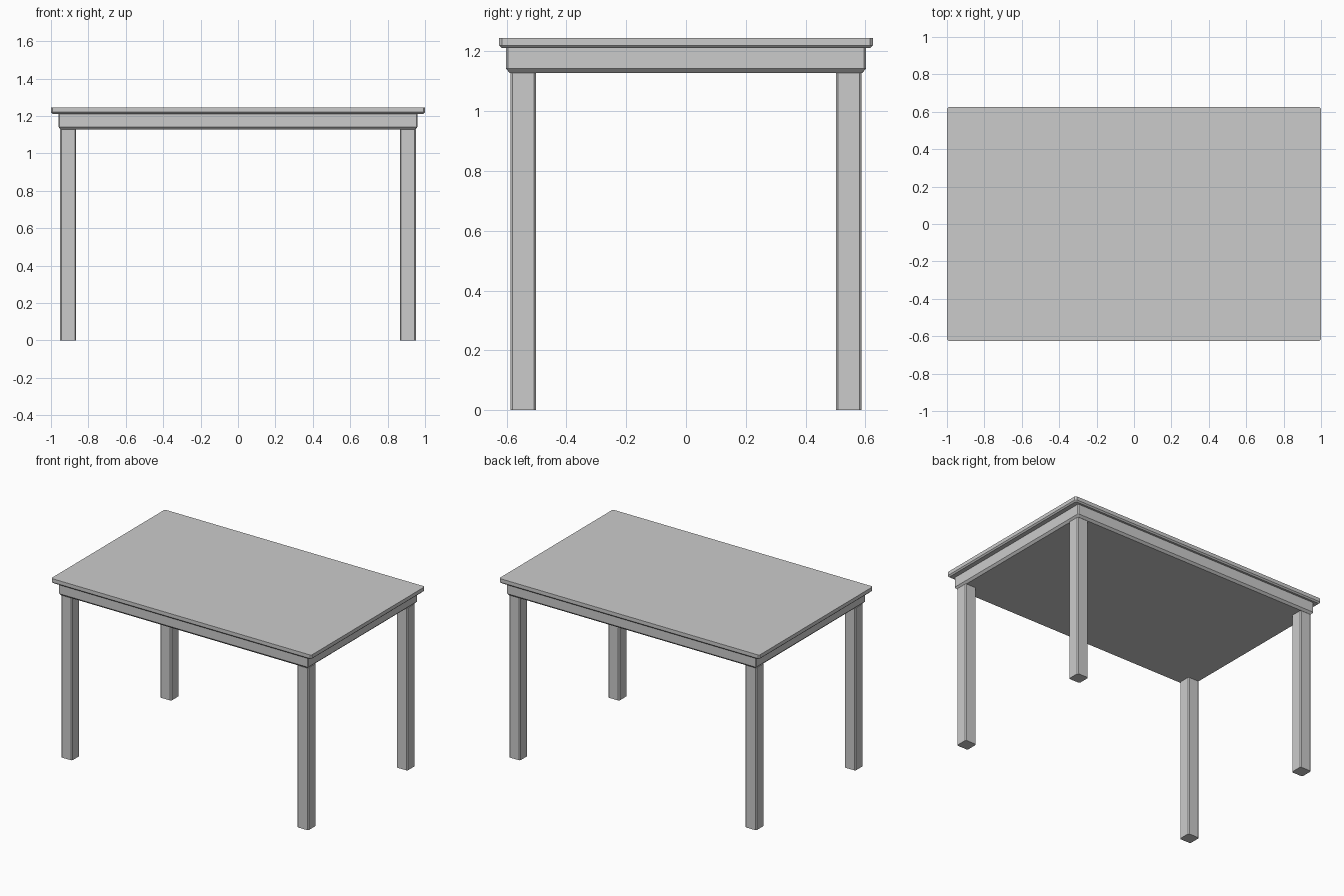
import bpy, bmesh

if "Cube" in bpy.data.objects:
    bpy.data.objects.remove(bpy.data.objects["Cube"])


def block(name, size, centre, corner, lower=0.0):
    """Box with chamfered vertical corners and an optional chamfer on the bottom rim."""
    bm = bmesh.new()
    bmesh.ops.create_cube(bm, size=1)
    bmesh.ops.scale(bm, vec=size, verts=bm.verts)
    bmesh.ops.translate(bm, vec=centre, verts=bm.verts)
    upright = [e for e in bm.edges if abs(e.verts[0].co.z - e.verts[1].co.z) > 1e-4]
    bmesh.ops.bevel(bm, geom=upright, offset=corner, segments=1, affect='EDGES')
    if lower:
        z0 = min(v.co.z for v in bm.verts)
        rim = [e for e in bm.edges if all(v.co.z < z0 + 1e-4 for v in e.verts)]
        bmesh.ops.bevel(bm, geom=rim, offset=lower, segments=1, affect='EDGES')
    bmesh.ops.recalc_face_normals(bm, faces=bm.faces)
    mesh = bpy.data.meshes.new(name)
    bm.to_mesh(mesh)
    bm.free()
    obj = bpy.data.objects.new(name, mesh)
    bpy.context.collection.objects.link(obj)
    return obj


# Table top slab
TOP, RIM, APRON = 1.245, 1.211, 1.128
block("table_top", (2.0, 1.25, TOP - RIM), (0, 0, (TOP + RIM) / 2), 0.009, 0.009)

# Solid apron under the top
block("apron", (1.92, 1.204, RIM - APRON), (0, 0, (RIM + APRON) / 2), 0.006, 0.014)

# Four square legs with chamfered corners
for side, x in (("left", -0.908), ("right", 0.908)):
    for end, y in (("front", -0.544), ("back", 0.544)):
        block(f"{end}_{side}_leg", (0.086, 0.086, APRON), (x, y, APRON / 2), 0.007)
